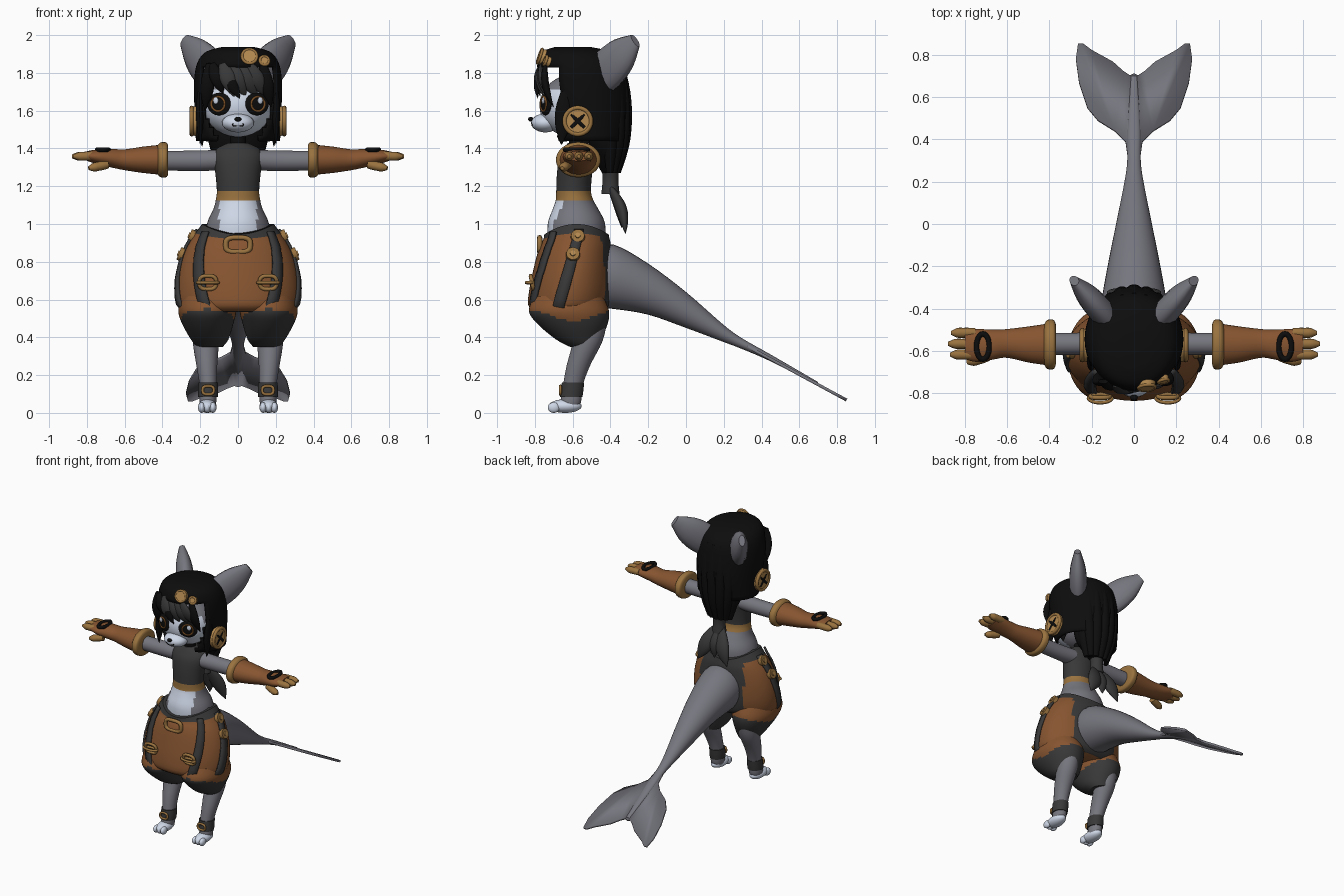
import bpy, bmesh, math
from mathutils import Vector, Matrix

if "Cube" in bpy.data.objects:
    bpy.data.objects.remove(bpy.data.objects["Cube"])


def material(name, *rgb):
    m = bpy.data.materials.new(name)
    m.use_nodes = True
    m.diffuse_color = (*rgb, 1)
    m.node_tree.nodes["Principled BSDF"].inputs["Base Color"].default_value = (*rgb, 1)
    return m


GREY = material("grey fur", .18, .18, .21)
WHITE = material("white fur", .62, .68, .8)
BLACK = material("black hair", .004, .004, .004)
CHAR = material("charcoal cloth", .04, .04, .04)
BROWN = material("brown leather", .24, .09, .03)
TAN = material("tan trim", .32, .17, .05)
BUTTON = material("light button", .45, .25, .08)
AMBER = material("amber iris", .2, .08, .02)
X, Y, Z = Vector((1, 0, 0)), Vector((0, 1, 0)), Vector((0, 0, 1))
FRONT = -Y


def finish(name, bm, mats, both=False, thick=0):
    bmesh.ops.recalc_face_normals(bm, faces=bm.faces)
    for f in bm.faces:
        f.smooth = True
    me = bpy.data.meshes.new(name)
    bm.to_mesh(me)
    bm.free()
    me.set_sharp_from_angle(angle=math.radians(50))
    ob = bpy.data.objects.new(name, me)
    bpy.context.collection.objects.link(ob)
    for m in mats if isinstance(mats, (list, tuple)) else [mats]:
        me.materials.append(m)
    if both:
        ob.modifiers.new("mirror", "MIRROR").use_clip = False
    if thick:
        s = ob.modifiers.new("thickness", "SOLIDIFY")
        s.thickness, s.offset = thick, 0
    return ob


def smooth(secs, k=4):
    """Catmull-Rom resampling of section tuples."""
    out, last = [], len(secs) - 1
    for i in range(last):
        p = [secs[min(max(i + d, 0), last)] for d in (-1, 0, 1, 2)]
        for j in range(k):
            t = j / k
            out.append([b + t * ((c - a) + t * (2 * a - 5 * b + 4 * c - d + t * (3 * (b - c) + d - a))) / 2
                        for a, b, c, d in zip(*p)])
    return out + [list(secs[-1])]


def loft(name, secs, u, v, mats, rule=None, both=False, n=32, k=4, warp=None, thick=0):
    """Elliptical sections (x, y, z, radius u, radius v) joined into a skin."""
    bm = bmesh.new()
    rings = []
    for x, y, z, a, b in smooth(secs, k):
        rings.append([bm.verts.new(Vector((x, y, z)) + u * a * math.cos(t) + v * b * math.sin(t))
                      for t in (math.tau * i / n for i in range(n))])
    for r, s in zip(rings, rings[1:]):
        for i in range(n):
            bm.faces.new((r[i], r[(i + 1) % n], s[(i + 1) % n], s[i]))
    bm.faces.new(rings[0])
    bm.faces.new(rings[-1])
    if rule:
        picks = [(f, rule(f.calc_center_median())) for f in bm.faces]
        for f, p in picks:
            f.material_index = max(p, 0)
        bmesh.ops.delete(bm, geom=[f for f, p in picks if p < 0], context="FACES")
    if warp:
        for w in bm.verts:
            w.co.z += warp(w.co)
    return finish(name, bm, mats, both, thick)


LEAF = (.5, .9, 1, .7, .05)
FINGER = (.9, 1, 1, .95, .4)


def leaf(name, a, b, w, t, mat, out=FRONT, profile=LEAF, both=False, bulge=0):
    a, b, out = Vector(a), Vector(b), Vector(out).normalized()
    u = (b - a).cross(out).normalized()
    last = len(profile) - 1
    secs = [(*(a.lerp(b, i / last) + out * bulge * math.sin(math.pi * i / last)), w * p, t * p)
            for i, p in enumerate(profile)]
    return loft(name, secs, u, u.cross(b - a).normalized(), mat, both=both, n=14, k=3)


def ball(name, loc, radii, mat, both=False, face=FRONT):
    bm = bmesh.new()
    turn = Vector(face).to_track_quat("-Y", "Z").to_matrix().to_4x4()
    bmesh.ops.create_uvsphere(bm, u_segments=24, v_segments=16, radius=1,
                              matrix=Matrix.Translation(loc) @ turn @ Matrix.Diagonal((*radii, 1)))
    return finish(name, bm, mat, both)


def disc(name, loc, normal, r, depth, mat, both=False):
    bm = bmesh.new()
    turn = Vector(normal).to_track_quat("Z", "Y").to_matrix().to_4x4()
    bmesh.ops.create_cone(bm, cap_ends=True, segments=28, radius1=r, radius2=r * .92, depth=depth,
                          matrix=Matrix.Translation(loc) @ turn)
    return finish(name, bm, mat, both)


def ring(name, loc, u, v, ra, rb, r, mat, both=False, power=1):
    """Tube bent into an oval; a lower power makes it squarer."""
    bm = bmesh.new()
    loc, u, v = Vector(loc), Vector(u).normalized(), Vector(v).normalized()
    w, n, m, loops = u.cross(v), 28, 8, []
    for i in range(n):
        c, s = math.cos(math.tau * i / n), math.sin(math.tau * i / n)
        c, s = math.copysign(abs(c) ** power, c), math.copysign(abs(s) ** power, s)
        p, o = u * ra * c + v * rb * s, (u * c + v * s).normalized()
        loops.append([bm.verts.new(loc + p + (o * math.cos(q) + w * math.sin(q)) * r)
                      for q in (math.tau * j / m for j in range(m))])
    for i in range(n):
        for j in range(m):
            a, b = loops[i], loops[(i + 1) % n]
            bm.faces.new((a[j], a[(j + 1) % m], b[(j + 1) % m], b[j]))
    return finish(name, bm, mat, both)


# Torso with crop top, band and pale belly
def torso_rule(c):
    if c.z > 1.175:
        return 2
    if c.z > 1.125:
        return 3
    return 1 if c.y < -.6 and abs(c.x) < .1 else 0


loft("torso", [(0, -.58, .88, .18, .15), (0, -.58, 1, .165, .152), (0, -.585, 1.08, .13, .12),
               (0, -.59, 1.125, .118, .1), (0, -.595, 1.175, .112, .092), (0, -.59, 1.27, .12, .093),
               (0, -.58, 1.35, .132, .09), (0, -.575, 1.4, .11, .07), (0, -.575, 1.43, .05, .05)],
     X, Y, [GREY, WHITE, CHAR, TAN], torso_rule, n=40)
loft("neck", [(0, -.575, 1.38, .045, .045), (0, -.58, 1.52, .04, .04)], X, Y, BLACK)

# Trousers: hips, legs, straps
HIPS = [(0, -.62, .535, .28, .18), (0, -.62, .57, .315, .215), (0, -.61, .65, .325, .22), (0, -.6, .75, .315, .21),
        (0, -.59, .85, .285, .195), (0, -.58, .93, .24, .178), (0, -.58, 1, .19, .17)]


def hem(c):
    return c.z < .48 + .3 * abs(c.y + .6)


def hip_rule(c):
    back = math.atan2((c.y + .6) / .21, abs(c.x) / .32) > .95
    return 1 if hem(c) or c.z > .95 or back else 0


loft("trouser_hips", HIPS, X, Y, [BROWN, CHAR], hip_rule, n=64,
     warp=lambda c: -.055 * max(c.z - .9, 0) / .1 * ((c.y + .58) / .17) ** 2)
loft("trouser_leg", [(.15, -.54, .35, .07, .075), (.15, -.57, .39, .1, .12), (.16, -.6, .47, .135, .185),
                     (.163, -.62, .54, .153, .212), (.16, -.62, .62, .14, .18)],
     X, Y, [BROWN, CHAR], lambda c: int(hem(c)), both=True, n=48, k=5)
DENSE = smooth(HIPS, 8)


def on_hips(angle, z, off):
    _, y, _, a, b = min(DENSE, key=lambda s: abs(s[2] - z))
    t = math.radians(angle)
    return Vector(((a + off) * math.cos(t), y + (b + off) * math.sin(t), z))


def strap(name, start, end, half, off):
    bm = bmesh.new()
    prev = None
    for i in range(17):
        t = i / 16
        ang, z = (p + (q - p) * t for p, q in zip(start, end))
        row = [bm.verts.new(on_hips(ang + d, z, off)) for d in (-half, 0, half)]
        if prev:
            for j in (0, 1):
                bm.faces.new((prev[j], prev[j + 1], row[j + 1], row[j]))
        prev = row
    finish(name, bm, CHAR, True, .014)


strap("front_strap", (-42, .96), (-60, .5), 6, .012)
strap("side_strap", (4, .97), (-16, .52), 8, .006)
for ang, z in ((2, .935), (-2, .84)):
    p = on_hips(ang, z, .012)
    disc("hip_button", p, (1, 0, .4), .038, .025, TAN, True)
    disc("hip_button_centre", p + Vector((.013, 0, .005)), (1, 0, .4), .015, .01, BUTTON, True)
ring("belt_buckle", (0, -.775, .89), X, Z, .065, .038, .014, TAN, power=.6)
ring("strap_buckle", (.16, -.815, .69), X, (0, -.2, 1), .045, .036, .011, TAN, True, .7)
ring("strap_loop", (.16, -.825, .69), X, FRONT, .055, .02, .009, TAN, True)

# Legs and feet
loft("leg", [(.165, -.5, .5, .075, .085), (.17, -.52, .38, .07, .078), (.165, -.57, .25, .055, .062),
             (.158, -.6, .14, .045, .052), (.16, -.61, .06, .045, .055), (.16, -.62, .025, .04, .05)],
     X, Y, GREY, both=True)
loft("anklet", [(.159, -.608, .085, .052, .06), (.158, -.603, .12, .053, .06), (.158, -.598, .16, .052, .059)],
     X, Y, CHAR, both=True)
ring("anklet_buckle", (.158, -.665, .12), X, Z, .03, .022, .008, TAN, True, .7)
ball("foot", (.162, -.64, .036), (.048, .088, .036), WHITE, True)
for d in (-.03, 0, .03):
    ball("toe", (.163 + d, -.7, .028), (.019, .032, .028), WHITE, True)

# Arms, gloves and hands
loft("arm", [(.08, -.57, 1.34, .06, .055), (.2, -.567, 1.335, .053, .054), (.4, -.567, 1.335, .052, .052)],
     Y, Z, GREY, both=True)
loft("glove", [(.4, -.57, 1.34, .1, .08), (.5, -.57, 1.34, .085, .07), (.6, -.565, 1.34, .068, .055),
               (.66, -.57, 1.347, .07, .05), (.74, -.575, 1.355, .078, .04), (.8, -.57, 1.36, .07, .026)],
     Y, Z, BROWN, both=True)
loft("glove_cuff", [(.37, -.57, 1.34, .095, .078), (.38, -.57, 1.34, .116, .092), (.41, -.57, 1.34, .116, .092),
                    (.425, -.57, 1.34, .095, .078)], Y, Z, TAN, both=True)
for y, tip in ((-.515, .865), (-.567, .88), (-.618, .87)):
    leaf("finger", (.75, y, 1.36), (tip, y, 1.358), .024, .024, TAN, Z, FINGER, True)
leaf("thumb", (.69, -.625, 1.315), (.79, -.655, 1.295), .026, .024, TAN, Z, FINGER, True)
ring("glove_ring", (.715, -.58, 1.393), X, Y, .03, .06, .013, BLACK, True)

# Tail and fluke
loft("tail", [(0, -.5, .72, .15, .16), (0, -.38, .72, .155, .17), (0, -.2, .655, .125, .135),
              (0, 0, .545, .085, .095), (0, .2, .42, .045, .045), (0, .3, .365, .032, .028),
              (0, .45, .29, .03, .018), (0, .7, .155, .015, .008)], X, Z, GREY)
bm = bmesh.new()
edge = [(0, .3), (.03, .32), (.04, .39), (.09, .44), (.17, .49), (.22, .55), (.26, .67), (.275, .78), (.265, .85),
        (.24, .85), (.2, .82), (.1, .765), (.05, .72), (.02, .7), (0, .71)]
bm.faces.new([bm.verts.new((x, y, .365 - .54 * (y - .3))) for x, y in edge])
finish("tail_fluke", bm, GREY, True, .016)

# Head and face
bm = bmesh.new()
bmesh.ops.create_uvsphere(bm, u_segments=40, v_segments=28, radius=1, matrix=Matrix.Translation((0, -.6, 1.625))
                          @ Matrix.Diagonal((.185, .175, .165, 1)))
for f in bm.faces:
    c = f.calc_center_median()
    f.material_index = int(c.y < -.64 and c.z < 1.72)
finish("head", bm, [GREY, WHITE])
ball("muzzle", (0, -.745, 1.535), (.085, .075, .05), WHITE)
ball("nose", (0, -.822, 1.555), (.018, .014, .012), BLACK)
for s in (-1, 1):
    ring("mouth", (s * .016, -.814, 1.525), X, Z, .014, .006, .003, BLACK)
gaze = Vector((.42, -1, .05)).normalized()
eye = Vector((.1, -.742, 1.635))
ball("eye_patch", eye, (.068, .016, .06), BLACK, True, gaze)
ring("iris", eye + gaze * .014, gaze.cross(Z), Z, .038, .038, .006, AMBER, True)
ball("eye_shine", eye + gaze * .015 + Vector((.012, 0, .018)), (.015, .006, .018), WHITE, True, gaze)

# Ears
leaf("ear", (.05, -.53, 1.7), (.283, -.268, 1.97), .113, .062, GREY, (.77, -.64, 0), (.6, .92, 1, .83, .35), True)


# Hair cap with a face opening
def cap_rule(c):
    return -1 if c.z < 1.442 or (c.z < 1.82 and c.y < -.665) else 0


loft("hair_cap", [(0, -.51, 1.44, .215, .18), (0, -.53, 1.6, .222, .225), (0, -.55, 1.75, .225, .235),
                  (0, -.56, 1.85, .208, .218), (0, -.58, 1.905, .165, .175), (0, -.6, 1.93, .08, .09)],
     X, Y, BLACK, cap_rule, n=48, thick=.016)
leaf("side_lock", (.205, -.64, 1.7), (.2, -.66, 1.42), .045, .02, BLACK, X, both=True)
leaf("rear_side_lock", (.2, -.53, 1.65), (.19, -.53, 1.41), .06, .025, BLACK, X, both=True)

# Fringe: charcoal locks in the middle, black at the side
for a, b in ((-.08, -.02), (-.04, .04), (0, .1), (.05, .15)):
    leaf("grey_fringe", (a, -.765, 1.85), (b, -.765 + b * .3, 1.675), .042, .018, CHAR, bulge=.02)
for a, b, z in ((-.1, .01, 1.665), (-.14, -.08, 1.69), (-.15, -.175, 1.6), (.13, .175, 1.62)):
    leaf("black_fringe", (a, -.745, 1.85), (b, -.79 + abs(b) * .5, z), .036, .02, BLACK, bulge=.02)

# Back hair, tie and loose ends
loft("back_hair", [(0, -.45, 1.85, .12, .09), (0, -.43, 1.7, .17, .1), (0, -.43, 1.45, .16, .09),
                   (0, -.41, 1.34, .11, .07), (0, -.4, 1.27, .05, .045)], X, Y, BLACK)
for i in range(7):
    t = math.radians(15 + 25 * i)
    c, s = math.cos(t), math.sin(t)
    leaf("back_strand", (.13 * c, -.44 + .1 * s, 1.84), (.09 * c, -.42 + .06 * s, 1.27), .036, .03, BLACK,
         (c, s, 0), (.5, .9, 1, 1, .5), bulge=.035)
loft("hair_tie", [(0, -.4, 1.29, .05, .045), (0, -.4, 1.23, .042, .042), (0, -.4, 1.16, .05, .048)], X, Y, CHAR)
leaf("loose_end", (.015, -.4, 1.19), (.12, -.32, .95), .055, .03, CHAR, Y, both=True, bulge=.02)
leaf("middle_end", (0, -.4, 1.19), (0, -.34, .98), .045, .03, CHAR, Y, bulge=.02)

# Side buttons with stitched crosses, and cap buttons
disc("ear_button", (.235, -.573, 1.545), X, .08, .03, BUTTON, True)
ring("ear_button_rim", (.245, -.573, 1.545), Y, Z, .07, .07, .012, TAN, True)
for d in (-1, 1):
    leaf("button_stitch", (.252, -.573 - .036 * d, 1.51), (.252, -.573 + .036 * d, 1.58), .009, .004, BLACK, X,
         FINGER, True)
for loc, r in (((.06, -.765, 1.885), .044), ((.138, -.735, 1.862), .027)):
    out = Vector((loc[0] * 1.5, -1, .35)).normalized()
    disc("cap_button", loc, out, r, .03, BUTTON)
    ring("cap_button_rim", Vector(loc) + out * .01, out.cross(Z), out.cross(Z).cross(out), r * .9, r * .9, .008, TAN)
